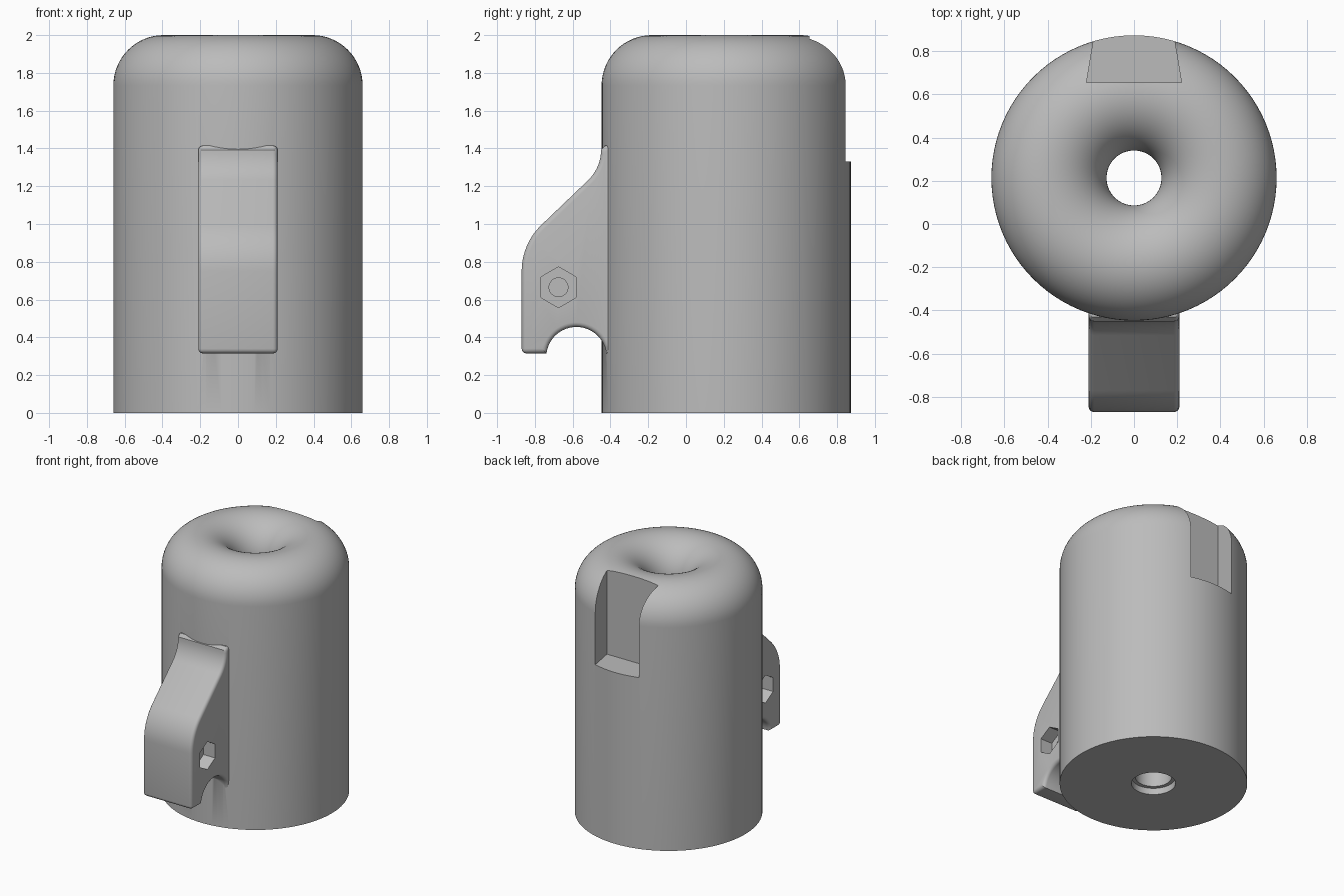
import bpy, bmesh
from math import sin, cos, pi, radians
from mathutils import Matrix, Vector

if "Cube" in bpy.data.objects:
    bpy.data.objects.remove(bpy.data.objects["Cube"])

grey = bpy.data.materials.new("plain grey")
grey.use_nodes = True
colour = (0.5, 0.5, 0.5, 1)
grey.diffuse_color = colour
grey.node_tree.nodes["Principled BSDF"].inputs["Base Color"].default_value = colour

AXIS_Y, RADIUS, BORE = 0.213, 0.66, 0.127


def make_object(name, bm):
    bmesh.ops.recalc_face_normals(bm, faces=bm.faces)
    mesh = bpy.data.meshes.new(name)
    bm.to_mesh(mesh)
    bm.free()
    mesh.materials.append(grey)
    obj = bpy.data.objects.new(name, mesh)
    bpy.context.collection.objects.link(obj)
    return obj


def arc(cx, cy, r, start, end, steps):
    angles = [radians(start + (end - start) * i / steps) for i in range(steps + 1)]
    return [(cx + r * cos(a), cy + r * sin(a)) for a in angles]


def prism(points, to_start, offset):
    """Extrude a flat outline; to_start places each 2D point in space."""
    bm = bmesh.new()
    face = bm.faces.new([bm.verts.new(to_start(*p)) for p in points])
    moved = bmesh.ops.extrude_face_region(bm, geom=[face])
    bmesh.ops.translate(bm, vec=Vector(offset),
                        verts=[v for v in moved["geom"] if isinstance(v, bmesh.types.BMVert)])
    return bm


def combine(target, other, operation):
    mod = target.modifiers.new(operation.lower(), "BOOLEAN")
    mod.operation, mod.object, mod.solver = operation, other, "EXACT"
    bpy.context.view_layer.objects.active = target
    bpy.ops.object.modifier_apply(modifier=mod.name)
    bpy.data.objects.remove(other)


# Body: lathed sleeve with a rolled rim, through bore and bottom counterbore
roll = (RADIUS - BORE) / 2
outline = [(RADIUS, 0)] + arc(BORE + roll, 2 - roll, roll, 0, 180, 32)
outline += [(BORE, 0.05), (0.155, 0.05), (0.155, 0)]
bm = bmesh.new()
ring = [bm.verts.new((r, AXIS_Y, z)) for r, z in outline]
edges = [bm.edges.new((ring[i - 1], ring[i])) for i in range(len(ring))]
bmesh.ops.spin(bm, geom=ring + edges, cent=(0, AXIS_Y, 0), axis=(0, 0, 1),
               angle=2 * pi, steps=96, use_merge=True)
bmesh.ops.remove_doubles(bm, verts=bm.verts, dist=1e-5)
body = make_object("body", bm)

# Bracket: side profile extruded across, with softened rim edges
HALF = 0.21
profile = [(-0.87, 0.315)] + arc(-0.53, 0.75, 0.34, 180, 135, 10)
profile += arc(-0.6725, 1.392, 0.2225, -45, 0, 8)
profile += [(-0.43, 1.415), (-0.3, 1.415), (-0.3, 0.315)]
profile += arc(-0.58, 0.295, 0.16, 7, 173, 24)
bm = prism(profile, lambda y, z: (-HALF, y, z), (2 * HALF, 0, 0))


def softened(edge):
    a, b = (v.co for v in edge.verts)
    on_side = abs(a.x - b.x) < 1e-4
    bottom_front = max(a.y, b.y) < -0.86 and max(a.z, b.z) < 0.32
    return (on_side and min(a.y, b.y) < -0.4) or bottom_front


bmesh.ops.bevel(bm, geom=[e for e in bm.edges if softened(e)], offset=0.025,
                segments=4, profile=0.5, affect="EDGES", clamp_overlap=False)
bracket = make_object("bracket", bm)

# Hexagonal nut recess and round blind hole on each side of the bracket
for side in (-1, 1):
    for radius, sides, depth in ((0.108, 6, 0.1), (0.05, 32, 0.14)):
        bm = bmesh.new()
        bmesh.ops.create_cone(bm, cap_ends=True, segments=sides, radius1=radius,
                              radius2=radius, depth=2 * depth,
                              matrix=Matrix.Translation((side * HALF, -0.675, 0.665))
                              @ Matrix.Rotation(pi / 2, 4, "Y"))
        # Keep a corner of the hexagon pointing upward
        top = max(v.co.z for v in bm.verts) - 0.665
        if sides == 6 and top < radius * 0.95:
            bmesh.ops.rotate(bm, verts=bm.verts, cent=(0, -0.675, 0.665),
                             matrix=Matrix.Rotation(pi / 6, 3, "X"))
        combine(bracket, make_object("recess_cutter", bm), "DIFFERENCE")

combine(body, bracket, "UNION")

# Dovetail notch through the back of the rim
notch = [(-0.22, 0.655), (0.22, 0.655), (0.175, 0.92), (-0.175, 0.92)]
bm = prism(notch, lambda x, y: (x, y, 1.33), (0, 0, 0.8))
combine(body, make_object("notch_cutter", bm), "DIFFERENCE")

bpy.ops.object.select_all(action="DESELECT")
body.select_set(True)
bpy.context.view_layer.objects.active = body
bpy.ops.object.shade_smooth_by_angle(angle=radians(30))
body.name = "bottle_sleeve_with_bracket"
